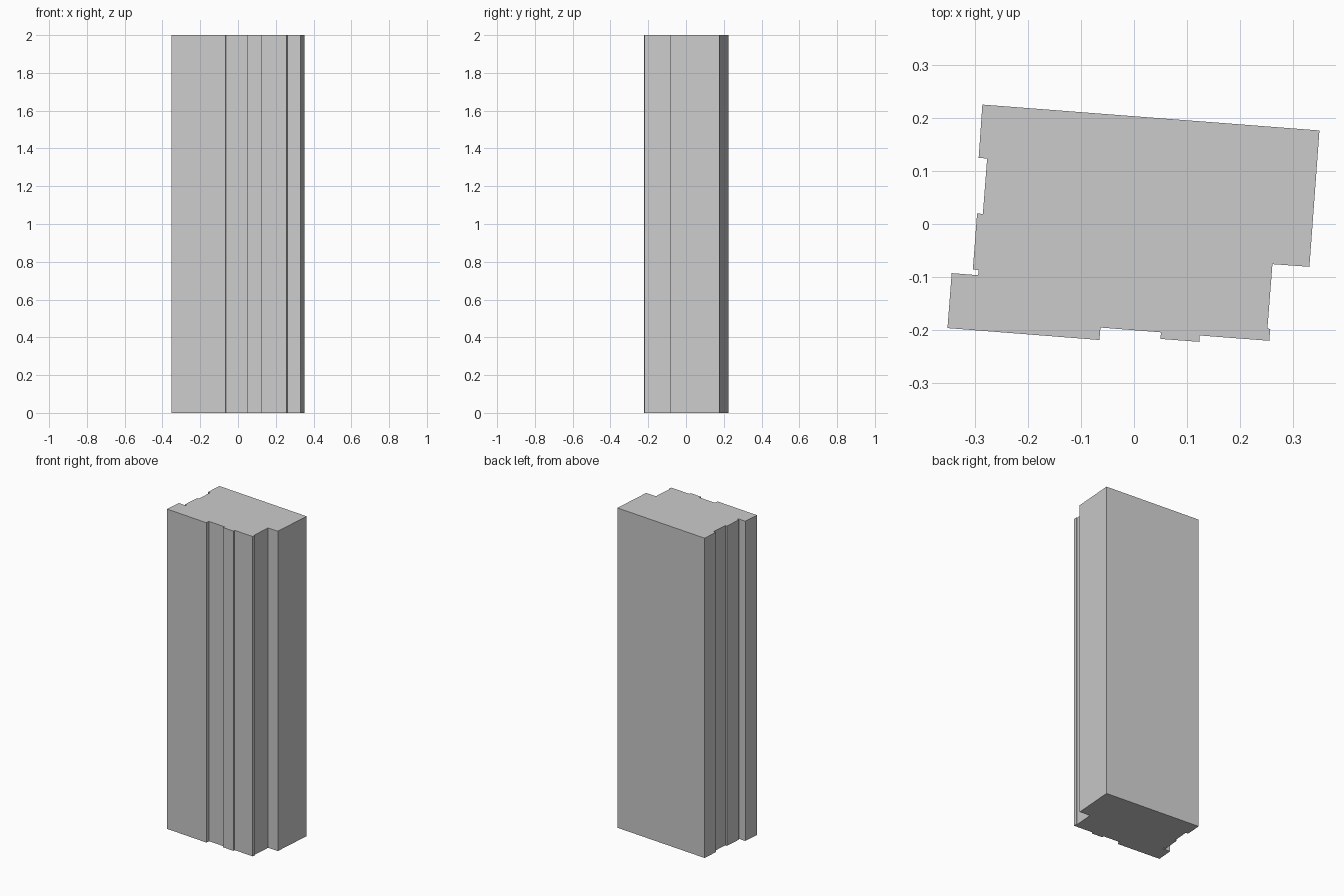
import bpy, bmesh

if "Cube" in bpy.data.objects:
    bpy.data.objects.remove(bpy.data.objects["Cube"])

HEIGHT = 2.0

# Plan outline of the pillar, clockwise from the back left corner
outline = [
    # back wall and right side with its step
    (-0.287, 0.226), (0.351, 0.177), (0.332, -0.081), (0.262, -0.076),
    (0.2525, -0.198), (0.258, -0.1985), (0.256, -0.221),
    # front side with shallow recesses
    (0.1245, -0.211), (0.1235, -0.223), (0.050, -0.2175), (0.051, -0.205),
    (-0.0635, -0.196), (-0.0655, -0.2195), (-0.353, -0.197),
    # left side with notches
    (-0.345, -0.093), (-0.295, -0.097), (-0.294, -0.087), (-0.305, -0.086),
    (-0.297, 0.020), (-0.286, 0.019), (-0.278, 0.124), (-0.294, 0.125),
]


def extrude_outline(name, points, height):
    bm = bmesh.new()
    base = bm.faces.new([bm.verts.new((x, y, 0)) for x, y in points])
    result = bmesh.ops.extrude_face_region(bm, geom=[base], use_keep_orig=True)
    top = [g for g in result["geom"] if isinstance(g, bmesh.types.BMVert)]
    bmesh.ops.translate(bm, verts=top, vec=(0, 0, height))
    bmesh.ops.recalc_face_normals(bm, faces=bm.faces[:])
    mesh = bpy.data.meshes.new(name)
    bm.to_mesh(mesh)
    bm.free()
    obj = bpy.data.objects.new(name, mesh)
    bpy.context.collection.objects.link(obj)
    return obj


# Solid notched pillar
extrude_outline("notched_pillar", outline, HEIGHT)
